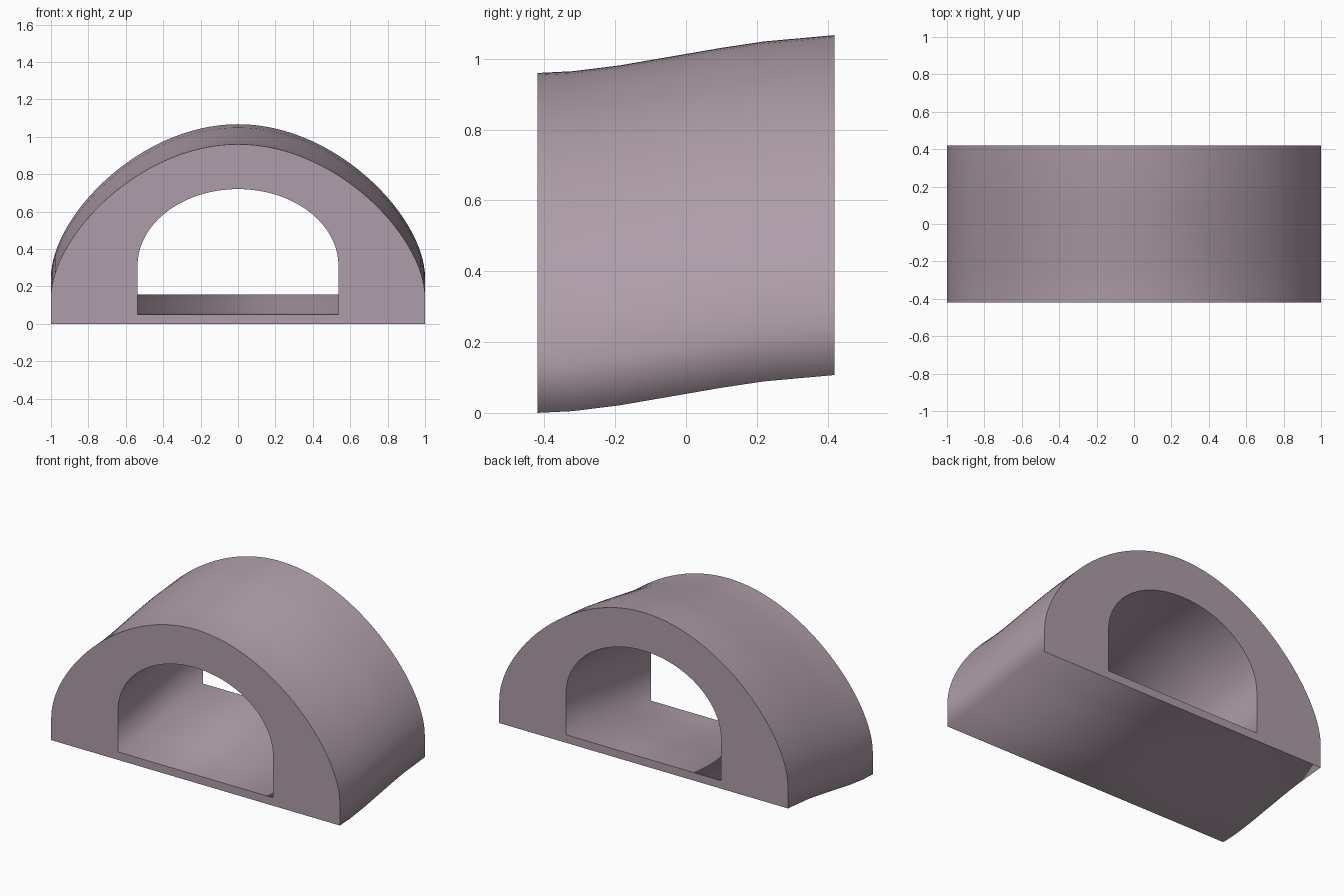
import bpy, bmesh, math
from mathutils import Vector
from mathutils.geometry import interpolate_bezier

cube = bpy.data.objects.get("Cube")
if cube:
    bpy.data.objects.remove(cube, do_unlink=True)

# Single dusty mauve material
mauve = bpy.data.materials.new("dusty_mauve")
mauve.use_nodes = True
colour = (0.43, 0.34, 0.40, 1)
mauve.diffuse_color = colour
mauve.node_tree.nodes["Principled BSDF"].inputs["Base Color"].default_value = colour

ARCH_STEPS = 32
# Gently rising path: depth and lift of each cross-section
STATIONS = [(-0.42, 0), (-0.32, 0.005), (-0.19, 0.021), (0.1, 0.071), (0.22, 0.089), (0.42, 0.107)]


def arch_profile(half_width, bottom, spring, top, rise_handle, crown_handle):
    """Straight walls under a curved vault, running from right foot to left foot."""
    curve = interpolate_bezier(
        Vector((half_width, spring)), Vector((half_width, spring + rise_handle)),
        Vector((crown_handle, top)), Vector((0, top)), ARCH_STEPS)
    half = [(half_width, bottom)] + [(p.x, p.y) for p in curve]
    return half + [(-x, z) for x, z in reversed(half[:-1])]


def sweep(bm, profile):
    """Sweep a closed profile along the stations and return its rings."""
    rings = [[bm.verts.new((x, y, z + lift)) for x, z in profile] for y, lift in STATIONS]
    count = len(profile)
    for near, far in zip(rings, rings[1:]):
        for i in range(count):
            j = (i + 1) % count
            bm.faces.new((near[i], near[j], far[j], far[i])).smooth = True
    return rings


bm = bmesh.new()
outer = sweep(bm, arch_profile(1.0, 0.0, 0.14, 0.96, 0.32, 0.53))
inner = sweep(bm, arch_profile(0.537, 0.05, 0.31, 0.72, 0.226, 0.297))

# Flat end faces join the outer shell to the opening, with sharp rims
for end in (0, -1):
    o, n = outer[end], inner[end]
    for i in range(len(o)):
        j = (i + 1) % len(o)
        bm.faces.new((o[i], o[j], n[j], n[i]))
        for ring in (o, n):
            bm.edges.get((ring[i], ring[j])).smooth = False
bmesh.ops.recalc_face_normals(bm, faces=bm.faces)

mesh = bpy.data.meshes.new("arched_tunnel")
bm.to_mesh(mesh)
bm.free()
mesh.materials.append(mauve)
tunnel = bpy.data.objects.new("arched_tunnel", mesh)
bpy.context.collection.objects.link(tunnel)
